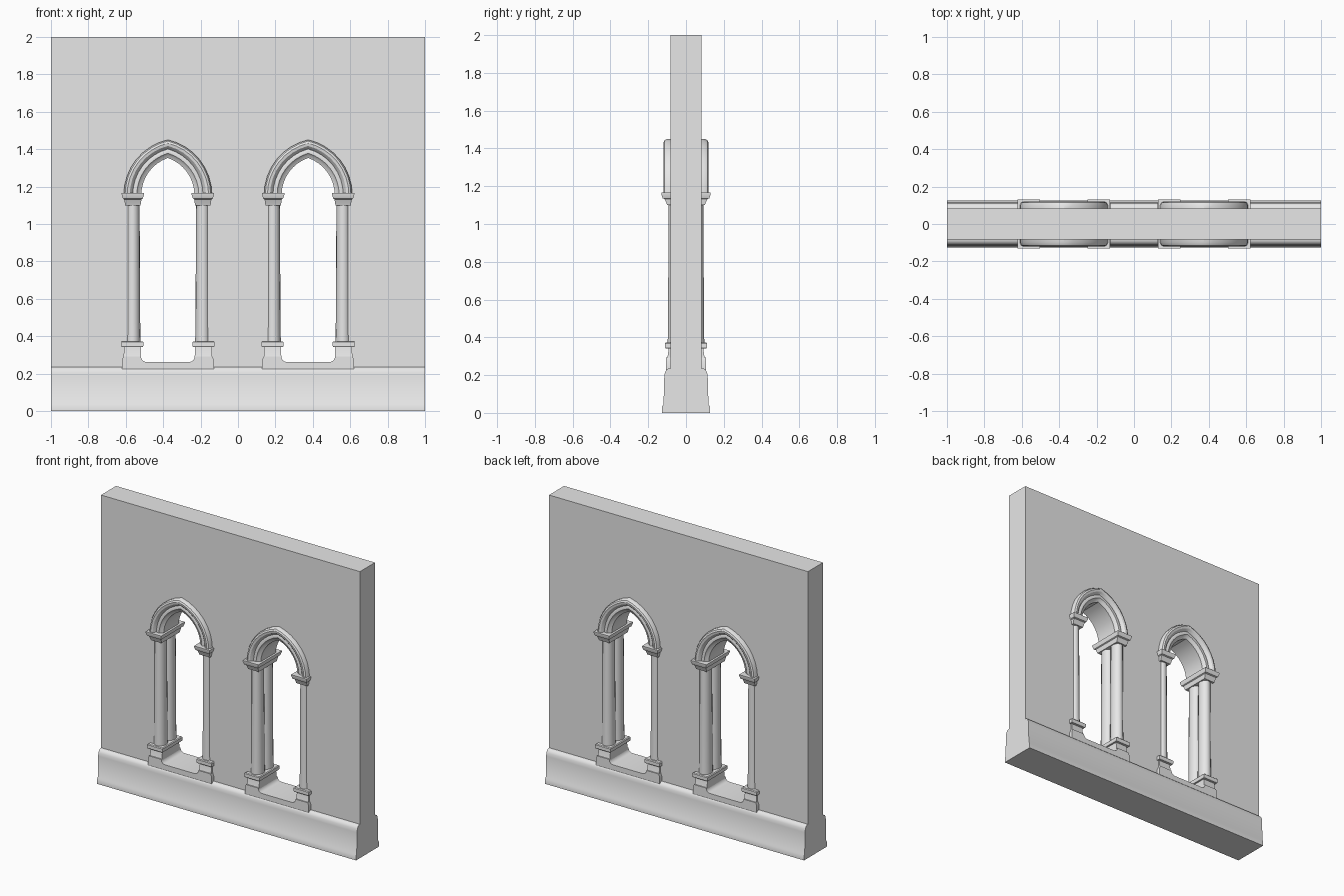
import bpy, bmesh, math

cube = bpy.data.objects.get("Cube")
if cube:
    bpy.data.objects.remove(cube, do_unlink=True)

stone = bpy.data.materials.new("grey stone")
stone.use_nodes = True
GREY = (0.8, 0.8, 0.8, 1)
stone.diffuse_color = GREY
stone.node_tree.nodes["Principled BSDF"].inputs["Base Color"].default_value = GREY

SPRING = 1.155    # height where the arches start
SHIFT = 0.067     # arc centre lies this far past the middle, giving the point
SHAFT = 0.187     # column distance from the window middle


def loft(name, rings, angle=35):
    """Skin closed rings of points in order and cap both ends."""
    bm = bmesh.new()
    loops = [[bm.verts.new(p) for p in ring] for ring in rings]
    for a, b in zip(loops, loops[1:]):
        for i in range(len(a)):
            j = (i + 1) % len(a)
            bm.faces.new((a[i], a[j], b[j], b[i]))
    bm.faces.new(loops[0])
    bm.faces.new(loops[-1])
    bmesh.ops.recalc_face_normals(bm, faces=bm.faces)
    mesh = bpy.data.meshes.new(name)
    bm.to_mesh(mesh)
    bm.free()
    ob = bpy.data.objects.new(name, mesh)
    bpy.context.collection.objects.link(ob)
    return finish(ob, angle)


def finish(ob, angle):
    ob.data.materials.append(stone)
    bpy.ops.object.select_all(action='DESELECT')
    ob.select_set(True)
    bpy.context.view_layer.objects.active = ob
    bpy.ops.object.shade_smooth_by_angle(angle=math.radians(angle))
    return ob


def stacked_block(name, x, levels):
    """Block from (height, half width, half depth) levels."""
    return loft(name, [[(x + sx * w, sy * d, z) for sx, sy in
                        ((-1, -1), (1, -1), (1, 1), (-1, 1))]
                       for z, w, d in levels], 25)


def arch_point(half, t):
    """Point on a pointed arch; t is -1 at one springing, 0 at the tip, 1 at the other."""
    r = half + SHIFT
    a = (1 - abs(t)) * math.acos(SHIFT / r)
    return math.copysign(r * math.cos(a) - SHIFT, t), SPRING + r * math.sin(a)


STEPS = [i / 8 for i in range(-8, 9)]

# Wall with two pointed openings
curve = bpy.data.curves.new("wall", 'CURVE')
curve.dimensions = '2D'
curve.fill_mode = 'BOTH'
curve.extrude = 0.083
outlines = [[(-1, 0.2), (1, 0.2), (1, 2), (-1, 2)]]
for cx in (-0.375, 0.375):
    arch = [arch_point(0.212, t) for t in STEPS]
    outlines.append([(cx + x, z) for x, z in [(-0.212, 0.24)] + arch + [(0.212, 0.24)]])
for outline in outlines:
    spline = curve.splines.new('POLY')
    spline.points.add(len(outline) - 1)
    spline.use_cyclic_u = True
    for p, (x, z) in zip(spline.points, outline):
        p.co = (x, z, 0, 1)
wall = bpy.data.objects.new("wall", curve)
wall.rotation_euler.x = math.pi / 2
bpy.context.collection.objects.link(wall)
bpy.ops.object.select_all(action='DESELECT')
wall.select_set(True)
bpy.context.view_layer.objects.active = wall
bpy.ops.object.convert(target='MESH')
finish(bpy.context.object, 20)

# Plinth along the foot of the wall, rounded on its upper edge
half = [(0.126, 0), (0.126, 0.035), (0.119, 0.045), (0.115, 0.19),
        (0.112, 0.212), (0.104, 0.228), (0.09, 0.236)]
section = half + [(-y, z) for y, z in reversed(half)]
loft("plinth", [[(x, y, z) for y, z in section] for x in (-1, 1)])

# Moulding section: distance from the window middle, depth
moulding = [(0.236, 0.07), (0.236, 0.1), (0.229, 0.114), (0.218, 0.119),
            (0.204, 0.116), (0.194, 0.106), (0.188, 0.097), (0.178, 0.101),
            (0.166, 0.1), (0.157, 0.09), (0.142, 0.083)]
moulding += [(h, -d) for h, d in reversed(moulding)]

# Sill outline with curved inner corners
fillet = [(0.144 - 0.03 * math.sin(a), 0.292 - 0.03 * math.cos(a))
          for a in (0, 0.4, 0.8, 1.2)]
fillet = [(0.114 + 0.03 * math.sin(a), 0.292 - 0.03 * math.cos(a))
          for a in (0, 0.4, 0.8, 1.2, math.pi / 2)]
sill_half = fillet + [(0.238, 0.292), (0.246, 0.272), (0.246, 0.225)]
sill = sill_half + [(-x, z) for x, z in reversed(sill_half)]

for side, cx in (("right", -0.375), ("left", 0.375)):
    # Arch moulding running through the wall
    rings = []
    for t in STEPS:
        pts = [(arch_point(h, t), d) for h, d in moulding]
        rings.append([(cx + x, d, z) for (x, z), d in pts])
    loft(side + "_arch", rings, 32)

    loft(side + "_sill", [[(cx + x, y, z) for x, z in sill] for y in (-0.107, 0.107)])

    for jamb, s in (("outer" if cx < 0 else "inner", -1),
                    ("inner" if cx < 0 else "outer", 1)):
        name = f"{side}_{jamb}_"
        x = cx + s * SHAFT
        stacked_block(name + "pedestal", cx + s * 0.19,
                      [(0.28, 0.048, 0.103), (0.3, 0.046, 0.097), (0.345, 0.045, 0.091)])
        stacked_block(name + "base_slab", cx + s * 0.19,
                      [(0.342, 0.056, 0.108), (0.348, 0.059, 0.111),
                       (0.368, 0.059, 0.111), (0.373, 0.054, 0.106)])
        stacked_block(name + "capital", x,
                      [(1.1, 0.041, 0.1), (1.112, 0.043, 0.104), (1.132, 0.046, 0.113),
                       (1.136, 0.053, 0.123), (1.158, 0.06, 0.131), (1.166, 0.06, 0.131)])
        # Paired round shafts, front and back
        for face, sy in (("front", -1), ("back", 1)):
            loft(name + face + "_column",
                 [[(x + r * math.cos(a), sy * 0.048 + (r + 0.008) * math.sin(a), z)
                   for a in (math.tau * i / 16 for i in range(16))]
                  for z, r in ((0.37, 0.041), (0.45, 0.0395), (0.8, 0.0375), (1.105, 0.036))], 40)
